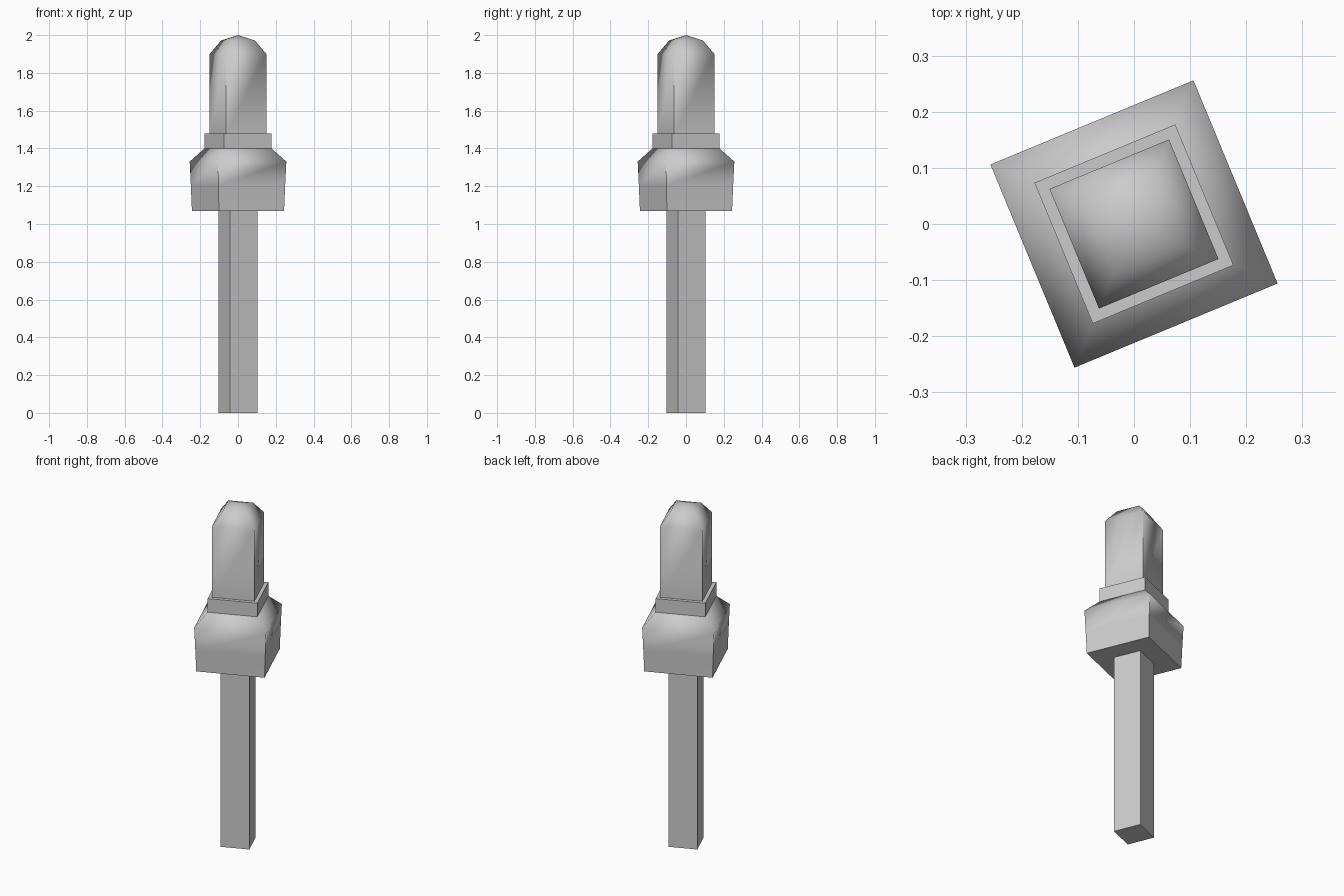
import bpy, bmesh, math

if "Cube" in bpy.data.objects:
    bpy.data.objects.remove(bpy.data.objects["Cube"])


def square_lathe(name, profile, smooth_angle=None):
    """Revolve (radius, z) points in four steps; radius 0 closes to a point."""
    bm = bmesh.new()
    rings = []
    for r, z in profile:
        if r == 0:
            rings.append([bm.verts.new((0, 0, z))])
        else:
            angles = [math.radians(67.5 + 90 * i) for i in range(4)]
            rings.append([bm.verts.new((r * math.cos(a), r * math.sin(a), z))
                          for a in angles])
    for low, high in zip(rings, rings[1:]):
        for i in range(4):
            j = (i + 1) % 4
            if len(low) == 1:
                bm.faces.new((low[0], high[j], high[i]))
            elif len(high) == 1:
                bm.faces.new((low[i], low[j], high[0]))
            else:
                bm.faces.new((low[i], low[j], high[j], high[i]))
    mesh = bpy.data.meshes.new(name)
    bm.to_mesh(mesh)
    bm.free()
    obj = bpy.data.objects.new(name, mesh)
    bpy.context.collection.objects.link(obj)
    if smooth_angle:
        bpy.ops.object.select_all(action='DESELECT')
        obj.select_set(True)
        bpy.context.view_layer.objects.active = obj
        bpy.ops.object.shade_smooth_by_angle(angle=math.radians(smooth_angle))
    return obj


# Lower shaft, closed at the foot
square_lathe("shaft", [(0, 0), (0.112, 0), (0.112, 1.07)])

# Flared block with chamfered shoulders and a flat underside
square_lathe("flared_block", [(0.112, 1.07), (0.264, 1.07), (0.27, 1.2),
                              (0.277, 1.33), (0.192, 1.4)], 80)

# Thin collar with a ledge around the upper post
square_lathe("collar", [(0.192, 1.4), (0.192, 1.48), (0.163, 1.48)])

# Upper post with a rounded cap
square_lathe("capped_post", [(0.163, 1.48), (0.163, 1.9), (0.096, 1.972),
                             (0, 2.0)], 80)
